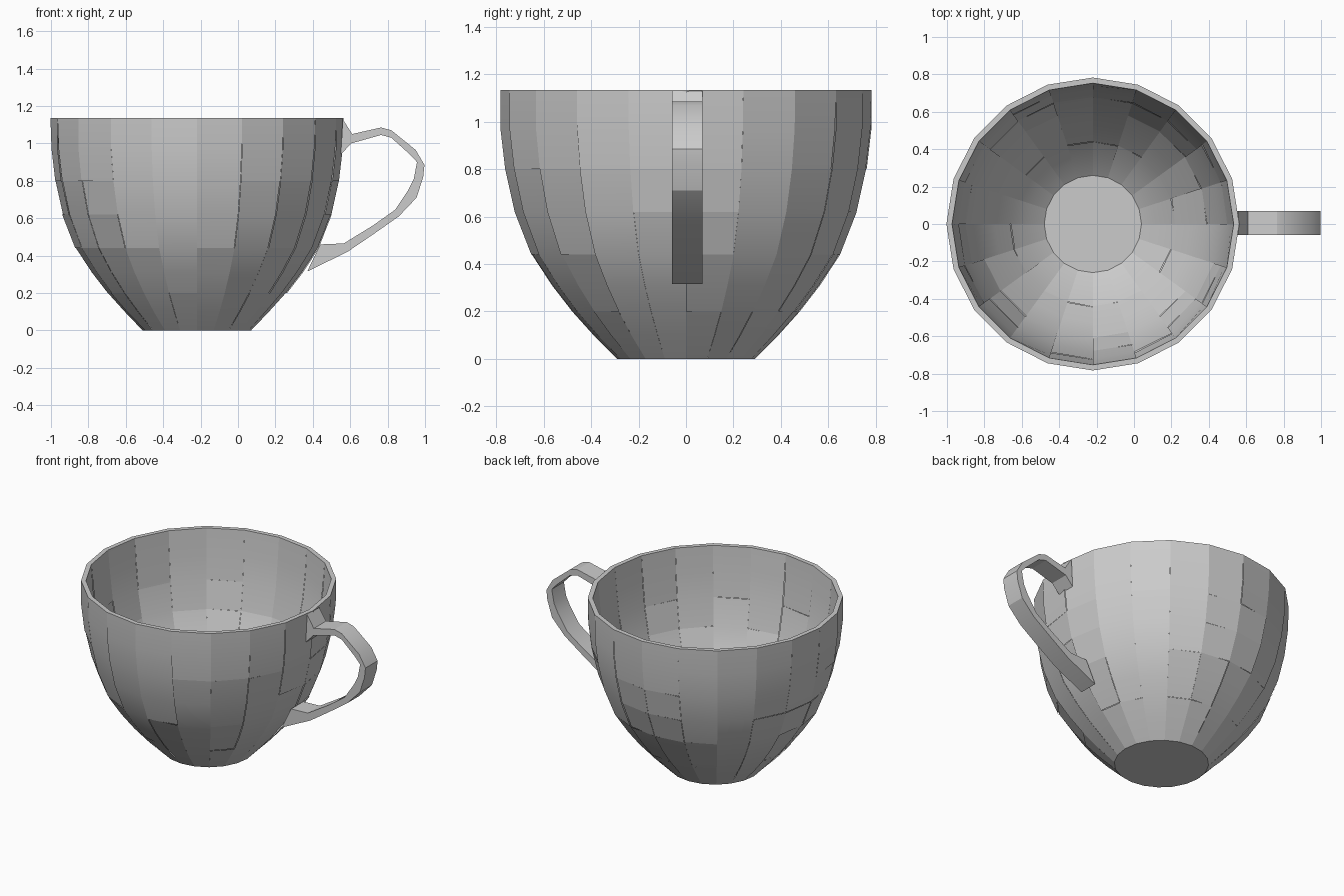
import bpy
import bmesh
import math
import random

cube = bpy.data.objects.get("Cube")
if cube:
    bpy.data.objects.remove(cube, do_unlink=True)

random.seed(4)
SIDES = 20
CENTRE_X = -0.22
RIM_Z = 1.135
WALL = 0.03

grey = bpy.data.materials.new("plain_grey")
grey.use_nodes = True
colour = (0.6, 0.6, 0.6, 1)
grey.diffuse_color = colour
grey.node_tree.nodes["Principled BSDF"].inputs["Base Color"].default_value = colour

# Bowl profile as (radius, height), foot to rim
outer = [(0.29, 0), (0.385, 0.1), (0.475, 0.2), (0.56, 0.31), (0.645, 0.44),
         (0.715, 0.62), (0.755, 0.8), (0.775, 0.97), (0.783, RIM_Z)]
inner = [(r - WALL, max(z, WALL)) for r, z in outer]
SEAMS = (2, 4, 5, 6)


def finish(bm, name, smooth):
    mesh = bpy.data.meshes.new(name)
    bm.to_mesh(mesh)
    bm.free()
    for p in mesh.polygons:
        p.use_smooth = smooth
    mesh.materials.append(grey)
    obj = bpy.data.objects.new(name, mesh)
    bpy.context.collection.objects.link(obj)
    return obj


def ring_point(r, z, i):
    a = math.tau * i / SIDES
    return (CENTRE_X + r * math.cos(a), r * math.sin(a), z)


def panelled_shell(name, profile, direction):
    """Staggered panels, each with loose edges that lift slightly off the shell."""
    bm = bmesh.new()
    last = len(profile) - 1
    for i in range(SIDES):
        cuts = [0] + [s for s in SEAMS if random.random() < 0.6] + [last]
        for low, high in zip(cuts, cuts[1:]):
            lifts = [random.uniform(0, 0.008) for _ in range(2)]
            rows = []
            for k in range(low, high + 1):
                r, z = profile[k]
                fade = 0 if k in (0, last) else direction
                rows.append([bm.verts.new(ring_point(r + fade * lifts[s], z, i + s))
                             for s in range(2)])
            for a, b in zip(rows, rows[1:]):
                quad = [a[0], a[1], b[1], b[0]]
                bm.faces.new(quad if direction > 0 else quad[::-1])
    return finish(bm, name, True)


def disc(name, r, z, up):
    bm = bmesh.new()
    loop = [bm.verts.new(ring_point(r, z, i)) for i in range(SIDES)]
    bm.faces.new(loop if up else loop[::-1])
    return finish(bm, name, False)


panelled_shell("bowl_outside", outer, 1)
panelled_shell("bowl_inside", inner, -1)
disc("foot_base", outer[0][0], 0, False)
disc("inside_floor", inner[0][0], WALL, True)

# Flat lip joining the two shells
bm = bmesh.new()
loops = [[bm.verts.new(ring_point(p[-1][0], RIM_Z, i)) for i in range(SIDES)]
         for p in (outer, inner)]
for i in range(SIDES):
    j = (i + 1) % SIDES
    bm.faces.new((loops[0][i], loops[0][j], loops[1][j], loops[1][i]))
finish(bm, "rim_lip", False)

# Strap handle: matched outer and inner edges, flared where it meets the bowl
edge_out = [(0.56, 1.13), (0.61, 1.05), (0.765, 1.085), (0.82, 1.07), (0.95, 0.965),
            (0.997, 0.885), (0.99, 0.82), (0.955, 0.71), (0.86, 0.61),
            (0.725, 0.515), (0.585, 0.42), (0.37, 0.315)]
edge_in = [(0.55, 0.94), (0.605, 1.0), (0.765, 1.045), (0.82, 1.03), (0.92, 0.94),
           (0.957, 0.9), (0.94, 0.81), (0.91, 0.75), (0.84, 0.645),
           (0.72, 0.56), (0.565, 0.465), (0.44, 0.46)]
bm = bmesh.new()
sections = []
for (xo, zo), (xi, zi) in zip(edge_out, edge_in):
    sections.append([bm.verts.new(c) for c in
                     ((xo, -0.06, zo), (xo, 0.07, zo), (xi, 0.07, zi), (xi, -0.06, zi))])
for a, b in zip(sections, sections[1:]):
    for k in range(4):
        m = (k + 1) % 4
        bm.faces.new((a[k], a[m], b[m], b[k]))
bm.faces.new(sections[0])
bm.faces.new(sections[-1][::-1])
bmesh.ops.recalc_face_normals(bm, faces=bm.faces)
handle = finish(bm, "handle", False)
bpy.ops.object.select_all(action="DESELECT")
handle.select_set(True)
bpy.context.view_layer.objects.active = handle
bpy.ops.object.shade_smooth_by_angle(angle=math.radians(25))
